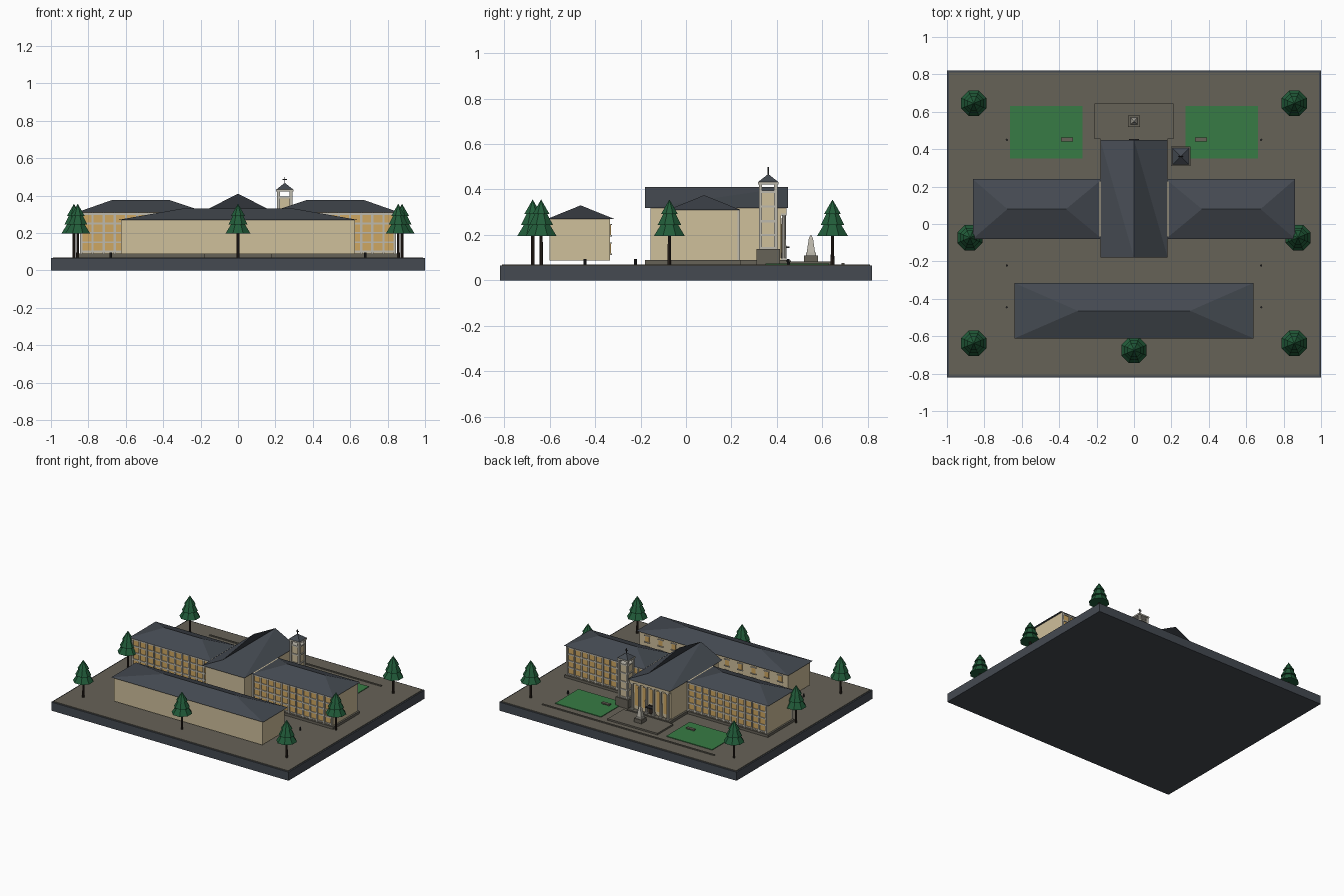
import bpy
import bmesh
from math import pi
from mathutils import Matrix, Vector

cube = bpy.data.objects.get("Cube")
if cube:
    bpy.data.objects.remove(cube)


def material(name, r, g, b):
    m = bpy.data.materials.new(name)
    m.use_nodes = True
    colour = [(c / 255) ** 2.2 for c in (r, g, b)] + [1]
    m.diffuse_color = colour
    m.node_tree.nodes["Principled BSDF"].inputs["Base Color"].default_value = colour
    return m


SLATE = material("slate", 70, 75, 82)
PAVING = material("paving", 102, 98, 88)
WALL = material("cream wall", 206, 190, 154)
TRIM = material("pale stone trim", 188, 184, 172)
GLASS = material("amber window", 205, 166, 98)
LAWN = material("lawn green", 58, 122, 70)
LEAF = material("pine green", 38, 92, 60)
BARK = material("dark bark", 50, 42, 36)
DARK = material("dark metal", 44, 44, 46)


class Part:
    """One mesh object gathered from simple solids."""

    def __init__(self, name, mat):
        self.name, self.mat, self.bm = name, mat, bmesh.new()

    def box(self, x, y, z):
        centre = Vector([(a + b) / 2 for a, b in (x, y, z)])
        size = [abs(b - a) for a, b in (x, y, z)]
        bmesh.ops.create_cube(self.bm, size=1, matrix=Matrix.LocRotScale(centre, None, size))
        return self

    def post(self, x, y, w, z):
        return self.box((x - w / 2, x + w / 2), (y - w / 2, y + w / 2), z)

    def cone(self, x, y, r1, r2, z, sides=8, turn=0.0):
        m = Matrix.Translation((x, y, sum(z) / 2)) @ Matrix.Rotation(turn, 4, "Z")
        bmesh.ops.create_cone(self.bm, cap_ends=True, segments=sides, radius1=r1,
                              radius2=r2, depth=z[1] - z[0], matrix=m)
        return self

    def roof(self, x, y, z, ridge):
        """Ridged roof; ridge holds the two end points of the top edge."""
        v = [self.bm.verts.new((a, b, z)) for a, b in
             ((x[0], y[0]), (x[1], y[0]), (x[1], y[1]), (x[0], y[1]))]
        p, q = [self.bm.verts.new(r) for r in ridge]
        for face in ((v[3], v[2], v[1], v[0]), (v[0], v[1], q, p),
                     (v[1], v[2], q), (v[2], v[3], p, q), (v[3], v[0], p)):
            self.bm.faces.new(face)
        return self

    def done(self):
        bmesh.ops.recalc_face_normals(self.bm, faces=self.bm.faces)
        mesh = bpy.data.meshes.new(self.name)
        self.bm.to_mesh(mesh)
        self.bm.free()
        mesh.materials.append(self.mat)
        ob = bpy.data.objects.new(self.name, mesh)
        bpy.context.collection.objects.link(ob)
        return ob


def spread(a, b, n):
    return [a + (b - a) * i / (n - 1) for i in range(n)]


# Ground slab, paving, lawns and kerb
Part("base_slab", SLATE).box((-1, 1), (-.82, .82), (0, .065)).done()
Part("paving", PAVING).box((-.99, .99), (-.81, .81), (.06, .07)).done()
lawns, benches, bollards = Part("lawns", LAWN), Part("benches", PAVING), Part("bollards", DARK)
for s in (-1, 1):
    lawns.box((s * .275, s * .662), (.35, .63), (.068, .075))
    benches.box((s * .325, s * .39), (.44, .462), (.08, .088))
    for x in (.335, .38):
        benches.post(s * x, .451, .012, (.07, .081))
    for y in (-.445, -.222, .45):
        bollards.cone(s * .68, y, .006, .006, (.068, .095))
for part in (lawns, benches, bollards):
    part.done()
Part("kerb", PAVING).box((-.725, .725), (.685, .697), (.068, .076)).done()

# Plinths and rear forecourt
plinth = Part("plinth", PAVING).box((-.18, .18), (-.18, .455), (.068, .09))
for s in (-1, 1):
    plinth.box((s * .17, s * .858), (-.08, .24), (.068, .089))
plinth.done()
Part("forecourt", PAVING).box((-.21, .21), (.455, .643), (.068, .082)).done()

# Front hall with a hipped roof and windows along its back
Part("front_hall_walls", WALL).box((-.625, .625), (-.6, -.335), (.088, .272)).done()
Part("front_hall_roof", SLATE).roof((-.64, .64), (-.612, -.315), .27,
                                    ((-.3, -.464, .33), (.3, -.464, .33))).done()
panes, frames = Part("hall_windows", GLASS), Part("hall_window_frames", TRIM)
for x in spread(-.56, .56, 11):
    for z in (.14, .222):
        panes.box((x - .017, x + .017), (-.337, -.331), (z - .022, z + .022))
        frames.box((x - .022, x + .022), (-.337, -.326), (z - .028, z - .022))
        frames.box((x - .022, x + .022), (-.337, -.326), (z + .022, z + .027))
panes.done()
frames.done()

# Side wings with gridded glazing on both long faces
walls, roofs = Part("wing_walls", WALL), Part("wing_roofs", SLATE)
panes, frames = Part("wing_windows", GLASS), Part("wing_window_grid", TRIM)
for s in (-1, 1):
    xs = (s * .16, s * .845)
    walls.box(xs, (-.066, .226), (.088, .315))
    roofs.roof(sorted((s * .17, s * .862)), (-.08, .24), .31,
               ((s * .52 - .157, .08, .375), (s * .52 + .157, .08, .375)))
    for y, out in ((-.066, -1), (.226, 1)):
        panes.box((s * .175, s * .838), (y, y + out * .003), (.1, .302))
        for x in spread(.18, .838, 12):
            frames.box((s * x - .006, s * x + .006), (y, y + out * .011), (.09, .31))
        for z in spread(.1, .302, 5):
            frames.box((s * .175, s * .844), (y, y + out * .008), (z - .005, z + .005))
for part in (walls, roofs, panes, frames):
    part.done()

# Central block with a gabled roof
Part("central_walls", WALL).box((-.166, .166), (-.156, .418), (.088, .322)).done()
Part("central_roof", SLATE).roof((-.18, .18), (-.18, .45), .318,
                                 ((0, -.18, .41), (0, .45, .41))).done()

# Rear portico: columns, frieze, tall windows and door
Part("portico_frieze", WALL).box((-.166, .166), (.41, .443), (.295, .32)).done()
columns, panes = Part("portico_columns", TRIM), Part("portico_windows", GLASS)
xs = spread(-.15, .15, 6)
for x in xs:
    columns.cone(x, .431, .011, .009, (.095, .288), 10)
    columns.post(x, .431, .025, (.088, .098)).post(x, .431, .024, (.286, .297))
for x in (-.12, -.06, 0, .06, .12):
    panes.box((x - .014, x + .014), (.416, .421), (.17 if x == 0 else .12, .275))
columns.done()
panes.done()
Part("entrance_door", BARK).box((-.018, .018), (.416, .423), (.09, .155)).done()
Part("door_canopy", DARK).box((-.026, .026), (.416, .455), (.143, .149)).done()

# Bell tower
tx, ty = .25, .362
Part("tower_base", PAVING).post(tx, ty, .105, (.068, .137)).done()
Part("tower_core", WALL).post(tx, ty, .066, (.13, .39)).done()
trim = Part("tower_trim", TRIM)
for sx in (-1, 1):
    for sy in (-1, 1):
        trim.post(tx + sx * .034, ty + sy * .034, .015, (.135, .426))
for z in (.137, .195, .255, .32, .385):
    trim.post(tx, ty, .078, (z, z + .01))
trim.post(tx, ty, .092, (.422, .433)).done()
Part("tower_roof", SLATE).cone(tx, ty, .063, 0, (.433, .468), 4, pi / 4).done()
finial = Part("tower_finial", DARK).post(tx, ty, .005, (.46, .5))
finial.box((tx - .011, tx + .011), (ty - .0025, ty + .0025), (.484, .489)).done()

# Monument on the forecourt
Part("monument_base", PAVING).post(0, .55, .062, (.08, .11)).done()
shaft = Part("monument_shaft", TRIM).post(0, .55, .044, (.11, .122))
shaft.cone(0, .55, .026, .013, (.122, .185), 4, pi / 4)
shaft.cone(0, .55, .013, 0, (.185, .202), 4, pi / 4).done()

# Pine trees
spots = [(0, -.675)] + [(s * x, y) for s in (-1, 1)
                        for x, y in ((.857, .645), (.857, -.638), (.877, -.073))]
trunks, crowns = Part("tree_trunks", BARK), Part("tree_crowns", LEAF)
for x, y in spots:
    trunks.cone(x, y, .008, .007, (.068, .21))
    for r, top, z in ((.073, .03, (.196, .262)), (.056, .02, (.244, .31)), (.04, 0, (.292, .356))):
        crowns.cone(x, y, r, top, z, 8, pi / 8)
trunks.done()
crowns.done()
